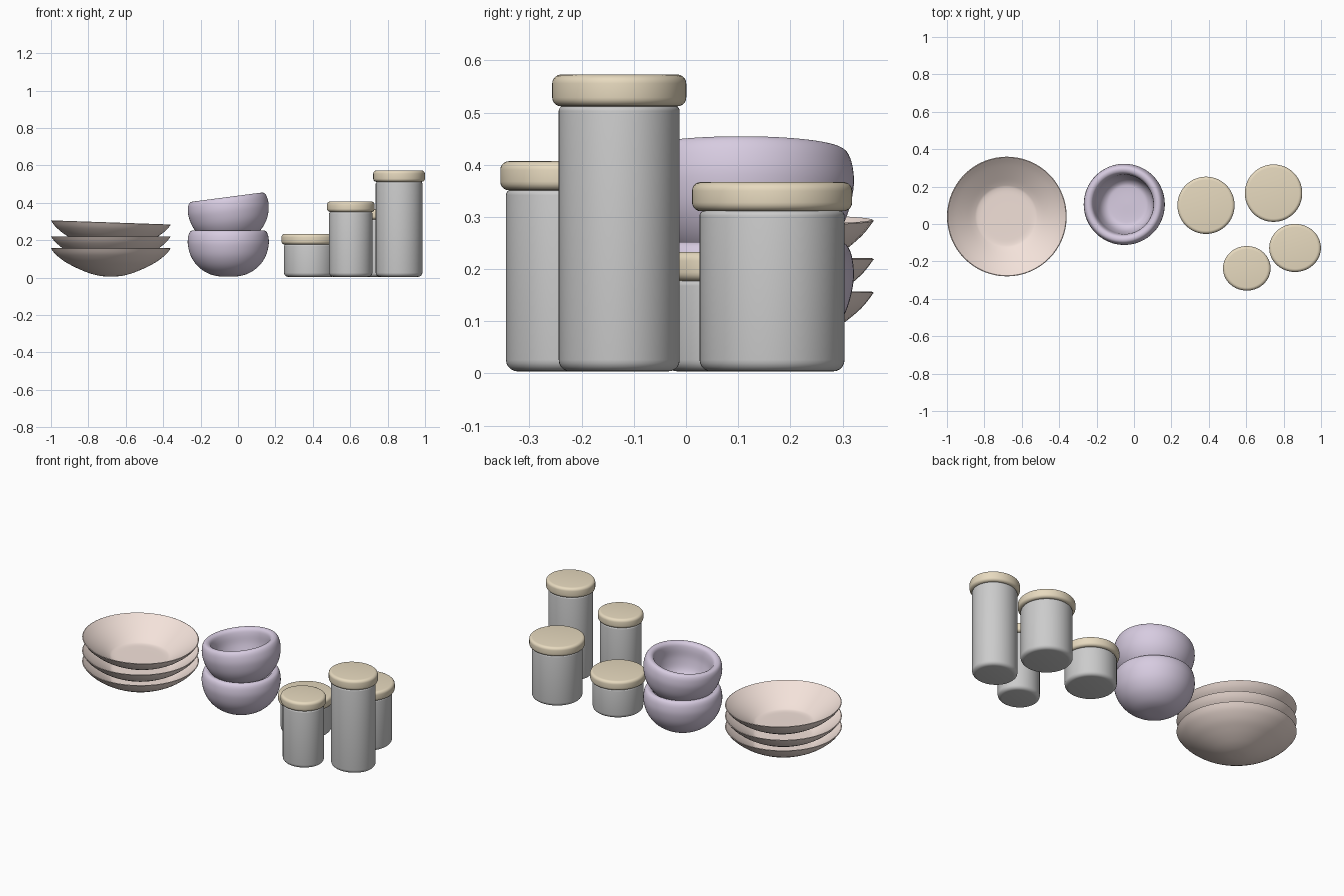
import bpy, math

if "Cube" in bpy.data.objects:
    bpy.data.objects.remove(bpy.data.objects["Cube"])


def material(name, rgb):
    m = bpy.data.materials.new(name)
    m.diffuse_color = (*rgb, 1)
    m.use_nodes = True
    m.node_tree.nodes["Principled BSDF"].inputs["Base Color"].default_value = m.diffuse_color
    return m


PINK = material("blush_glaze", (0.90, 0.76, 0.70))
PURPLE = material("lilac_glaze", (0.68, 0.60, 0.75))
WOOD = material("lid_wood", (0.80, 0.70, 0.52))


def curve_through(pts, n=5):
    """Smooth a short (r, z) profile with Catmull-Rom interpolation."""
    out = []
    for i in range(len(pts) - 1):
        p = [pts[max(i - 1, 0)], pts[i], pts[i + 1], pts[min(i + 2, len(pts) - 1)]]
        for k in range(n):
            t = k / n
            out.append(tuple(
                0.5 * (2 * b + (c - a) * t + (2 * a - 5 * b + 4 * c - d) * t * t
                       + (3 * b - a - 3 * c + d) * t ** 3)
                for a, b, c, d in zip(*p)))
    return out + [pts[-1]]


def lathe(name, profile, loc, mat=None, tilt=0, sx=1, sides=64):
    """Revolve a profile whose two ends lie on the axis."""
    ring = profile[1:-1]
    verts = [(0, 0, profile[0][1]), (0, 0, profile[-1][1])]
    for r, z in ring:
        for s in range(sides):
            a = 2 * math.pi * s / sides
            verts.append((r * math.cos(a), r * math.sin(a), z))
    idx = lambda i, s: 2 + i * sides + s % sides
    faces = []
    for s in range(sides):
        faces.append((0, idx(0, s + 1), idx(0, s)))
        faces.append((1, idx(len(ring) - 1, s), idx(len(ring) - 1, s + 1)))
        for i in range(len(ring) - 1):
            faces.append((idx(i, s), idx(i, s + 1), idx(i + 1, s + 1), idx(i + 1, s)))
    me = bpy.data.meshes.new(name)
    me.from_pydata(verts, [], faces)
    ob = bpy.data.objects.new(name, me)
    bpy.context.collection.objects.link(ob)
    ob.location, ob.rotation_euler, ob.scale = loc, (0, tilt, 0), (sx, 1, 1)
    if mat:
        me.materials.append(mat)
    bpy.ops.object.select_all(action='DESELECT')
    ob.select_set(True)
    bpy.context.view_layer.objects.active = ob
    bpy.ops.object.shade_smooth_by_angle(angle=math.radians(40))
    return ob


def rounded(r, z0, z1, b0, b1, n=5):
    """Cylinder profile with rounded bottom and top edges."""
    pts = [(0, z0)]
    for k in range(n + 1):
        a = math.pi / 2 * k / n
        pts.append((r - b0 + b0 * math.sin(a), z0 + b0 - b0 * math.cos(a)))
    for k in range(n + 1):
        a = math.pi / 2 * k / n
        pts.append((r - b1 + b1 * math.cos(a), z1 - b1 + b1 * math.sin(a)))
    return pts + [(0, z1)]


# wide shallow bowls, top one slightly tilted
outer = [(0, 0.005), (0.05, 0.008), (0.1, 0.019), (0.15, 0.037), (0.2, 0.06),
         (0.25, 0.088), (0.295, 0.124), (0.32, 0.155)]
inner = [(0.316, 0.157), (0.28, 0.128), (0.22, 0.085), (0.175, 0.055),
         (0.15, 0.045), (0.1, 0.043), (0, 0.043)]
wide = curve_through(outer) + curve_through(inner)
for i, (x, z, t) in enumerate([(-0.68, 0, 0), (-0.68, 0.064, 0), (-0.685, 0.138, 2)]):
    lathe(f"wide_bowl_{i + 1}", wide, (x, 0.04, z), PINK, math.radians(t))

# deep round bowls, top one tilted
deep = curve_through([
    (0, 0.005), (0.06, 0.008), (0.115, 0.026), (0.165, 0.063), (0.2, 0.115),
    (0.216, 0.175), (0.214, 0.22), (0.203, 0.246), (0.185, 0.252), (0.168, 0.242),
    (0.16, 0.215), (0.155, 0.16), (0.14, 0.105), (0.115, 0.075), (0.08, 0.068), (0, 0.068)])
lathe("deep_bowl_1", deep, (-0.052, 0.105, 0), PURPLE)
lathe("deep_bowl_2", deep, (-0.027, 0.105, 0.18), PURPLE, math.radians(-7.5))

# jars: x, y, lid radius, body radius, lid bottom, lid top, x stretch
jars = [(0.385, 0.10, 0.153, 0.139, 0.178, 0.233, 1.0),
        (0.603, -0.237, 0.119, 0.108, 0.352, 0.407, 1.07),
        (0.861, -0.128, 0.1285, 0.116, 0.513, 0.573, 1.075),
        (0.746, 0.165, 0.1535, 0.139, 0.312, 0.367, 1.0)]
for i, (x, y, rl, rb, z0, z1, sx) in enumerate(jars):
    lathe(f"jar_body_{i + 1}", rounded(rb, 0.004, z0, 0.022, 0.01), (x, y, 0), None, 0, sx)
    lathe(f"jar_lid_{i + 1}", rounded(rl, z0 - 0.001, z1, 0.017, 0.017), (x, y, 0), WOOD, 0, sx)
